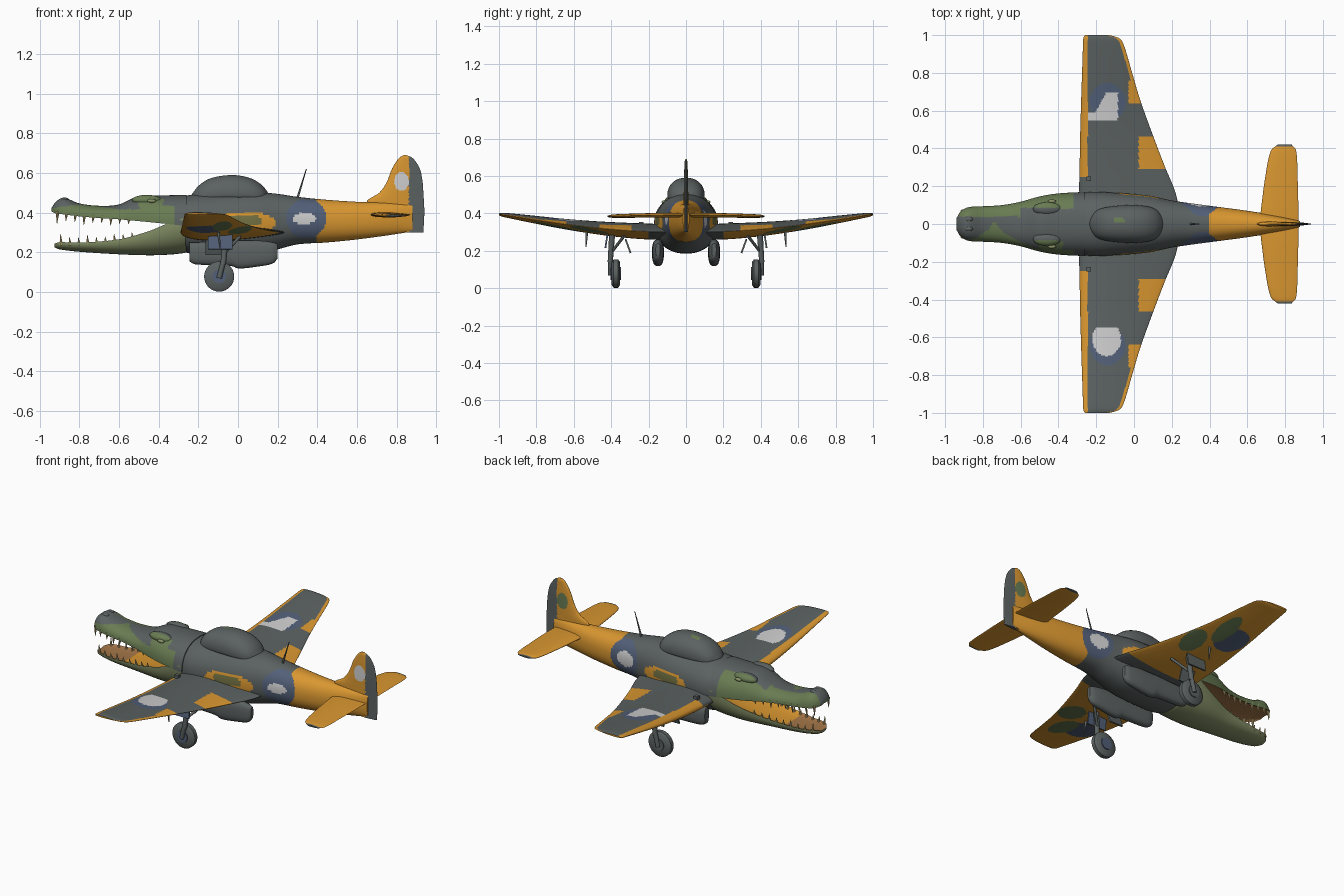
import bpy, bmesh, math
from mathutils import Vector, Matrix

if "Cube" in bpy.data.objects:
    bpy.data.objects.remove(bpy.data.objects["Cube"], do_unlink=True)

COLOURS = {
    "slate grey": (.105, .122, .12), "orange": (.7, .31, .03),
    "leaf green": (.14, .2, .085), "pale green": (.235, .28, .135),
    "dull blue": (.085, .116, .19), "off white": (.62, .62, .62),
    "mouth brown": (.37, .18, .065), "ivory": (.55, .42, .18),
    "olive": (.17, .165, .055)}
GREY, ORANGE, GREEN, PALE, BLUE, WHITE, MOUTH, IVORY, OLIVE = range(9)
MATS = []
for label, rgb in COLOURS.items():
    m = bpy.data.materials.new(label)
    m.use_nodes = True
    m.diffuse_color = (*rgb, 1)
    bsdf = next(n for n in m.node_tree.nodes if n.type == 'BSDF_PRINCIPLED')
    bsdf.inputs["Base Color"].default_value = (*rgb, 1)
    bsdf.inputs["Roughness"].default_value = .7
    MATS.append(m)


def finish(name, bm, paint):
    """Turn a bmesh into an object; paint is a colour or a rule(centre, normal)."""
    bmesh.ops.recalc_face_normals(bm, faces=bm.faces)
    for f in bm.faces:
        f.smooth = True
        f.material_index = paint if isinstance(paint, int) else paint(f.calc_center_median(), f.normal)
    for e in bm.edges:
        e.smooth = e.calc_face_angle(0) < .7
    me = bpy.data.meshes.new(name)
    bm.to_mesh(me)
    bm.free()
    for m in MATS:
        me.materials.append(m)
    bpy.context.collection.objects.link(bpy.data.objects.new(name, me))


def sample(table, s):
    """Smooth lookup in rows (s, a, b, ...)."""
    i = max(0, min(len(table) - 2, sum(r[0] <= s for r in table) - 1))

    def slope(j, k):
        a, b = table[max(j - 1, 0)], table[min(j + 1, len(table) - 1)]
        return (b[k] - a[k]) / (b[0] - a[0])
    p, q = table[i], table[i + 1]
    h = q[0] - p[0]
    t = min(1, max(0, (s - p[0]) / h))
    return [(2*t**3 - 3*t*t + 1) * p[k] + (t**3 - 2*t*t + t) * h * slope(i, k)
            + (3*t*t - 2*t**3) * q[k] + (t**3 - t*t) * h * slope(i + 1, k)
            for k in range(1, len(p))]


def loft(name, rings, paint):
    bm = bmesh.new()
    vs = [[bm.verts.new(p) for p in ring] for ring in rings]
    n = len(vs[0])
    for a, b in zip(vs, vs[1:]):
        for i in range(n):
            bm.faces.new((a[i], a[(i + 1) % n], b[(i + 1) % n], b[i]))
    bm.faces.new(vs[0])
    bm.faces.new(vs[-1])
    finish(name, bm, paint)


def steps(table, n):
    a, b = table[0][0], table[-1][0]
    return [a + (b - a) * i / n for i in range(n + 1)]


def hull(name, table, paint, mid=.5, power=.9, y0=0, n=70, seg=48):
    """Body along x from rows (x, bottom, top, half width); mid 0 or 1 hollows that side."""
    rings = []
    for x in steps(table, n):
        lo, hi, w = sample(table, x)
        zc, dish = lo + mid * (hi - lo), -.25 * (hi - lo)
        up = hi - zc if mid < 1 else dish
        down = zc - lo if mid > 0 else dish
        ring = []
        for k in range(seg):
            t = math.tau * (k + .5) / seg
            c, s = math.cos(t), math.sin(t)
            ring.append((x, y0 + w * math.copysign(abs(c) ** power, c),
                         zc + (up if s > 0 else down) * math.copysign(abs(s) ** power, s)))
        rings.append(ring)
    loft(name, rings, paint)


def foil(name, table, paint, place, n=60, seg=72):
    """Wing-like part from rows (span, leading x, trailing x, offset, half thickness)."""
    rings = []
    for s in steps(table, n):
        le, te, off, th = sample(table, s)
        rings.append([place(le + (te - le) * (1 - math.cos(t)) / 2, s,
                            off + th * math.sin(t) * (.75 + .35 * math.cos(t)))
                      for t in (math.tau * k / seg for k in range(seg))])
    loft(name, rings, paint)


def rod(bm, p, q, r1, r2, seg=12):
    p, q = Vector(p), Vector(q)
    d = q - p
    mat = Matrix.Translation((p + q) / 2) @ d.to_track_quat('Z', 'Y').to_matrix().to_4x4()
    bmesh.ops.create_cone(bm, cap_ends=True, segments=seg, radius1=r1, radius2=r2,
                          depth=d.length, matrix=mat)


def box(bm, centre, size, tilt=0):
    bmesh.ops.create_cube(bm, size=1, matrix=Matrix.Translation(centre)
                          @ Matrix.Rotation(tilt, 4, 'X') @ Matrix.Diagonal((*size, 1)))


def ball(name, centre, size, paint):
    bm = bmesh.new()
    bmesh.ops.create_uvsphere(bm, u_segments=24, v_segments=14, radius=1,
                              matrix=Matrix.Translation(centre) @ Matrix.Diagonal((*size, 1)))
    finish(name, bm, paint)


def oval(u, v, cu, cv, ru, rv):
    return math.hypot((u - cu) / ru, (v - cv) / rv) < 1


# Fuselage: side roundels, camouflage by the wing root, orange tail
def body_paint(c, n):
    if abs(n.z) < .93 and oval(c.x, c.z, .345, .37, .1, .1):
        tall = .028 if c.y < 0 else .045
        return WHITE if oval(c.x, c.z, .335, .37, .06, tall) else BLUE
    if c.x > .4:
        return ORANGE
    if abs(n.z) < .8 and oval(c.x, c.z, .04, .35, .15, .055):
        return OLIVE if oval(c.x, c.z, .03, .36, .09, .032) else ORANGE
    return GREY


BODY = [(-.31, .23, .46, .13), (-.25, .196, .488, .167), (-.1, .185, .5, .165),
        (.08, .19, .505, .15), (.2, .215, .495, .125), (.3, .24, .48, .11), (.45, .25, .465, .09),
        (.6, .265, .455, .07), (.75, .285, .45, .045), (.88, .305, .44, .016)]
hull("fuselage", BODY, body_paint, n=150, seg=72)

# Canopy
CANOPY = [(-.235, .45, .49, .03), (-.2, .45, .535, .07), (-.14, .45, .573, .09),
          (-.03, .45, .59, .1), (.06, .45, .575, .095), (.12, .45, .54, .075), (.16, .45, .49, .03)]
hull("canopy", CANOPY, lambda c, n: GREEN if oval(c.x, c.y, -.08, .02, .03, .02) else GREY,
     mid=.3, n=40)

# Upper and lower jaws, hollow inside the mouth
UPPER = [(-.94, .405, .425, .03), (-.92, .395, .455, .065), (-.88, .39, .475, .088),
         (-.8, .38, .447, .094), (-.7, .372, .435, .1), (-.6, .365, .442, .118),
         (-.5, .355, .485, .146), (-.4, .345, .487, .162), (-.26, .33, .49, .17)]
LOWER = [(-.925, .225, .245, .03), (-.9, .215, .252, .06), (-.8, .203, .25, .082),
         (-.6, .19, .268, .105), (-.45, .185, .31, .14), (-.35, .188, .352, .16),
         (-.28, .195, .375, .168), (-.26, .2, .375, .165)]


def upper_paint(c, n):
    if n.z < -.1 and c.x < -.33:
        return MOUTH
    if c.x > -.32:
        return GREY
    if c.y > 0:
        return GREEN if c.y > (.04 if c.x < -.6 else .085) else GREY
    brow = oval(c.x, c.y, -.44, -.11, .065, .045)
    return GREEN if brow or c.z < .428 + .012 * math.sin(14 * c.x) else GREY


def lower_paint(c, n):
    if n.z > .1 and c.x < -.3:
        return ORANGE if c.x > -.72 else MOUTH
    return PALE


hull("upper_jaw", UPPER, upper_paint, mid=0, power=.85, n=90, seg=64)
hull("lower_jaw", LOWER, lower_paint, mid=1, power=.85, n=80)

# Teeth along both jaws
bm = bmesh.new()
for i in range(9):
    x = -.91 + i * .045
    size = (.048 if i % 3 == 0 else .032) * (1 - .055 * i)
    for side in (-1, 1):
        lo, hi, w = sample(UPPER, x)
        y = side * w * .9
        rod(bm, (x, y, lo + .015), (x - .003, y * 1.03, lo - size), .01, .001, 8)
        x2 = x + .018
        lo, hi, w = sample(LOWER, x2)
        y = side * w * .88
        rod(bm, (x2, y, hi - .015), (x2 - .003, y * 1.03, hi + size * .85), .009, .001, 8)
finish("teeth", bm, IVORY)

# Brows, eyes and nostrils
for side, tag in ((1, "left"), (-1, "right")):
    ball(tag + "_brow", (-.46, side * .08, .463), (.075, .036, .027),
         lambda c, n: GREY if abs(c.y) < .085 else GREEN)
    ball(tag + "_eye", (-.435, side * .12, .46), (.022, .01, .01), PALE)
    ball(tag + "_nostril", (-.875, side * .025, .466), (.022, .014, .011), GREY)

# Wings, painted differently above and below
WING = [(.08, -.285, .24, .3, .05), (.18, -.29, .215, .302, .052), (.3, -.288, .165, .308, .05),
        (.47, -.285, .1, .322, .043), (.65, -.28, .035, .343, .034), (.8, -.275, -.01, .365, .026),
        (.95, -.27, -.055, .388, .016), (.985, -.268, -.08, .393, .012), (1, -.26, -.13, .395, .006)]


def wing_paint(c, n):
    x, y = c.x, abs(c.y)
    if n.z > 0:
        if x < -.245 and y > .25:
            return ORANGE
        rise = y - .545
        if c.y > 0:
            white = 0 < rise < .045 and -.245 < x < -.09 or \
                0 < rise < .15 and -.23 + .55 * rise < x < -.085
        else:
            white = rise > 0 and oval(x, y, -.145, .61, .075, .09)
        if white:
            return WHITE
        if oval(x, y, -.14, .645, .095, .1):
            return BLUE
        patch = (x > .025 and .29 < y < .465) or (x > -.03 and .64 < y < .76)
        edge = y > .7 and x > sample(WING, y)[1] - .018
        return ORANGE if patch or edge else GREY
    if y < .2:
        return GREY
    if oval(x, y, -.08, .7, .05, .12) or oval(x, y, .01, .52, .06, .1):
        return GREEN
    return BLUE if oval(x, y, -.16, .645, .1, .1) else ORANGE


# Tailplane
TAIL = [(.01, .665, .87, .39, .016), (.1, .675, .87, .39, .016), (.25, .695, .866, .388, .014),
        (.39, .725, .858, .385, .011), (.42, .76, .835, .384, .005)]
for side, tag in ((1, "left"), (-1, "right")):
    def place(x, s, o, side=side):
        return (x, side * s, o)
    foil(tag + "_wing", WING, wing_paint, place, n=130, seg=120)
    foil(tag + "_tailplane", TAIL, lambda c, n: GREY if abs(c.y) > .41 else ORANGE, place, n=40, seg=32)

# Fin and rudder
FIN = [(.3, .82, .935, 0, .012), (.4, .72, .94, 0, .014), (.455, .65, .938, 0, .016),
       (.5, .712, .935, 0, .015), (.55, .748, .932, 0, .014), (.62, .776, .918, 0, .012),
       (.66, .8, .895, 0, .01), (.68, .817, .875, 0, .008), (.69, .835, .85, 0, .003)]


def fin_paint(c, n):
    if c.x > .862:
        return GREY
    if oval(c.x, c.z, .825, .558, .036, .048):
        return WHITE if c.y < 0 else GREEN
    return ORANGE


foil("fin_and_rudder", FIN, fin_paint, lambda x, s, o: (x, o, s), n=70, seg=90)

# Aerial mast
bm = bmesh.new()
rod(bm, (.3, 0, .475), (.345, 0, .62), .006, .002)
finish("aerial", bm, GREY)

# Undercarriage, bay fairings and small fittings
POD = [(-.245, .155, .25, .02), (-.22, .14, .25, .028), (-.03, .13, .26, .032), (0, .118, .26, .032),
       (.1, .128, .26, .03), (.18, .145, .25, .022), (.2, .17, .24, .012)]
for side, tag, tint in ((1, "left", GREY), (-1, "right", BLUE)):
    hull(tag + "_belly_fairing", POD, GREY, power=.75, y0=side * .15, n=30, seg=24)
    bm = bmesh.new()
    y = side * .375
    for a, b, r1, r2 in ((-.023, -.012, .06, .076), (-.012, .012, .076, .076), (.012, .023, .076, .06)):
        rod(bm, (-.095, y + a, .078), (-.095, y + b, .078), r1, r2, 32)
    finish(tag + "_wheel", bm, GREY)
    bm = bmesh.new()
    rod(bm, (-.095, y - .028, .078), (-.095, y + .028, .078), .035, .035, 20)
    finish(tag + "_hub", bm, tint)
    bm = bmesh.new()
    rod(bm, (-.06, side * .395, .29), (-.075, side * .405, .14), .016, .014)
    rod(bm, (-.075, side * .405, .15), (-.095, side * .405, .07), .013, .013)
    rod(bm, (-.075, side * .4, .19), (.01, side * .33, .28), .008, .008)
    finish(tag + "_gear_leg", bm, GREY)
    bm = bmesh.new()
    box(bm, (-.09, side * .425, .255), (.125, .009, .08), side * .15)
    finish(tag + "_outer_gear_door", bm, tint)
    bm = bmesh.new()
    box(bm, (-.12, side * .31, .225), (.09, .009, .08), side * -.35)
    finish(tag + "_inner_gear_door", bm, GREY)
    bm = bmesh.new()
    rod(bm, (-.1, side * .53, .31), (-.09, side * .535, .22), .008, .003)
    box(bm, (-.24, side * .24, .345), (.025, .025, .02))
    finish(tag + "_wing_fittings", bm, GREY)
